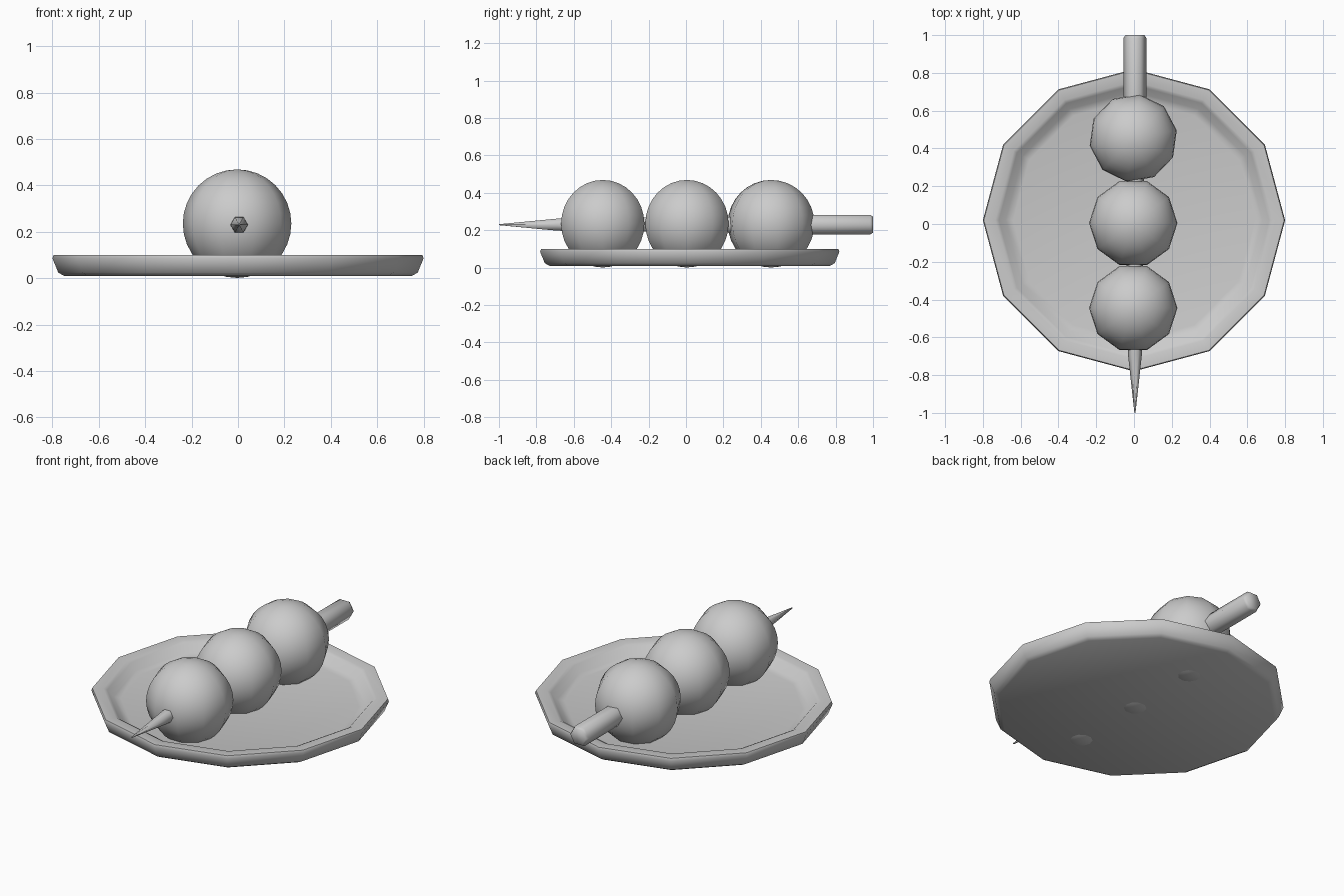
import bpy, bmesh, math
from mathutils import Matrix

if "Cube" in bpy.data.objects:
    bpy.data.objects.remove(bpy.data.objects["Cube"])

def lathe(name, profile, sides, matrix, angle=40):
    """Revolve (radius, height) rings around z, cap both ends, then place."""
    bm = bmesh.new()
    rings = []
    for r, h in profile:
        rings.append([bm.verts.new((r * math.cos(2 * math.pi * i / sides),
                                    r * math.sin(2 * math.pi * i / sides), h))
                      for i in range(sides)])
    for a, b in zip(rings, rings[1:]):
        for i in range(sides):
            j = (i + 1) % sides
            bm.faces.new((a[i], a[j], b[j], b[i]))
    bm.faces.new(rings[0][::-1])
    bm.faces.new(rings[-1])
    bm.transform(matrix)
    bmesh.ops.recalc_face_normals(bm, faces=bm.faces)
    return finish(name, bm, angle)

def finish(name, bm, angle):
    mesh = bpy.data.meshes.new(name)
    bm.to_mesh(mesh)
    bm.free()
    ob = bpy.data.objects.new(name, mesh)
    bpy.context.collection.objects.link(ob)
    bpy.ops.object.select_all(action='DESELECT')
    ob.select_set(True)
    bpy.context.view_layer.objects.active = ob
    bpy.ops.object.shade_smooth_by_angle(angle=math.radians(angle))
    return ob

# Twelve-sided plate with a raised, rounded rim
lathe("plate",
      [(0.75, 0.01), (0.775, 0.024), (0.80, 0.085), (0.795, 0.10),
       (0.735, 0.10), (0.715, 0.09), (0.68, 0.053), (0.64, 0.045)],
      12, Matrix.Translation((0, 0.02, 0)), 50)

# Hexagonal skewer: wide handle at the back, tapering to a point in front
lathe("skewer",
      [(0.003, -1.0), (0.037, -0.69), (0.04, -0.6), (0.05, 0.5),
       (0.06, 0.64), (0.06, 0.985), (0.05, 1.0)],
      6, Matrix.Translation((0.005, 0, 0.23)) @ Matrix.Rotation(math.radians(-90), 4, 'X'), 65)

# Three dumplings threaded on the skewer
for i, (y, turn) in enumerate([(-0.445, 0), (0.005, 0), (0.455, 10)]):
    bm = bmesh.new()
    bmesh.ops.create_uvsphere(bm, u_segments=10, v_segments=16, radius=0.234)
    bm.transform(Matrix.Translation((-0.004, y, 0.235))
                 @ Matrix.Rotation(math.radians(18 + turn), 4, 'Z'))
    finish(f"dumpling_{i + 1}", bm, 60)
